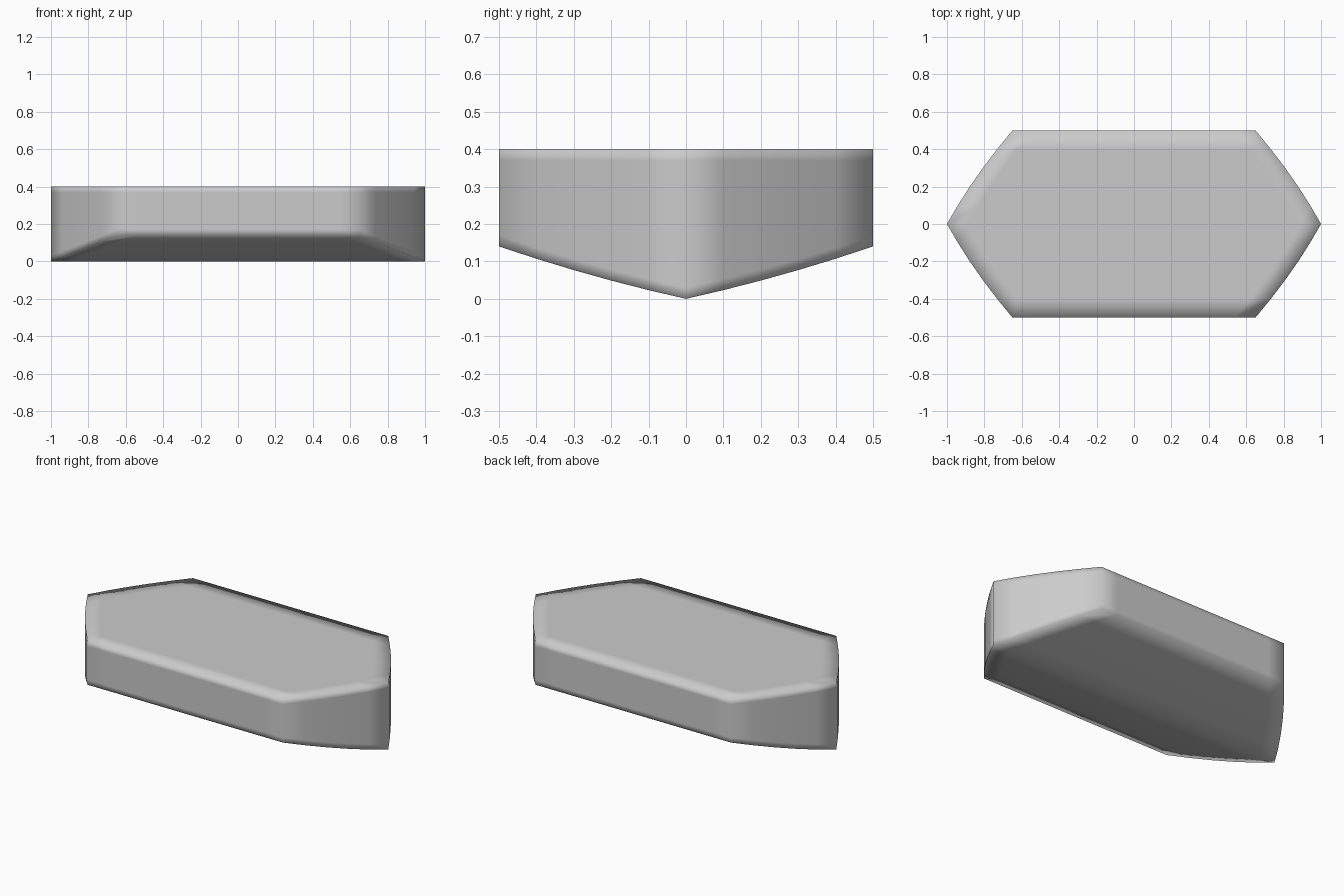
import bpy, bmesh
from mathutils import Vector

cube = bpy.data.objects.get("Cube")
if cube:
    bpy.data.objects.remove(cube, do_unlink=True)

HALF_WIDTH, HEIGHT = 0.5, 0.4
END_INSET, RIM = 0.11, 0.03


def end_x(y):
    """Half length of the bowed, pointed end at a given y."""
    return 1 - 0.55 * abs(y) - 0.3 * y * y


def keel_z(y):
    """Height of the shallow V underside at a given y."""
    return 0.22 * abs(y) + 0.12 * y * y


# Plain grey material
grey = bpy.data.materials.new("plain grey")
grey.use_nodes = True
grey.diffuse_color = (0.6, 0.6, 0.6, 1)
grey.node_tree.nodes["Principled BSDF"].inputs["Base Color"].default_value = grey.diffuse_color

# Box with support loops near the ends, sides, top and bottom
bm = bmesh.new()
bmesh.ops.create_cube(bm, size=2)


def cut(axis, value):
    point, normal = Vector(), Vector()
    point[axis], normal[axis] = value, 1
    bmesh.ops.bisect_plane(bm, geom=bm.verts[:] + bm.edges[:] + bm.faces[:],
                           plane_co=point, plane_no=normal)


for axis in (0, 2):
    for side in (-0.5, 0.5):
        cut(axis, side)
for i in range(1, 10):
    cut(1, i / 5 - 1)

# Bend the box into the pointed block with its keel
for v in bm.verts:
    u, side, level = v.co
    y = side * HALF_WIDTH
    x = end_x(y) - (END_INSET if abs(u) < 0.9 else 0)
    rim = RIM if abs(level) < 0.9 else 0
    z = HEIGHT - rim if level > 0 else keel_z(y) + rim
    v.co = (x if u > 0 else -x, y, z)

bmesh.ops.recalc_face_normals(bm, faces=bm.faces[:])
for f in bm.faces:
    f.smooth = True
mesh = bpy.data.meshes.new("pointed_block")
bm.to_mesh(mesh)
bm.free()
mesh.materials.append(grey)
block = bpy.data.objects.new("pointed_block", mesh)
bpy.context.collection.objects.link(block)
